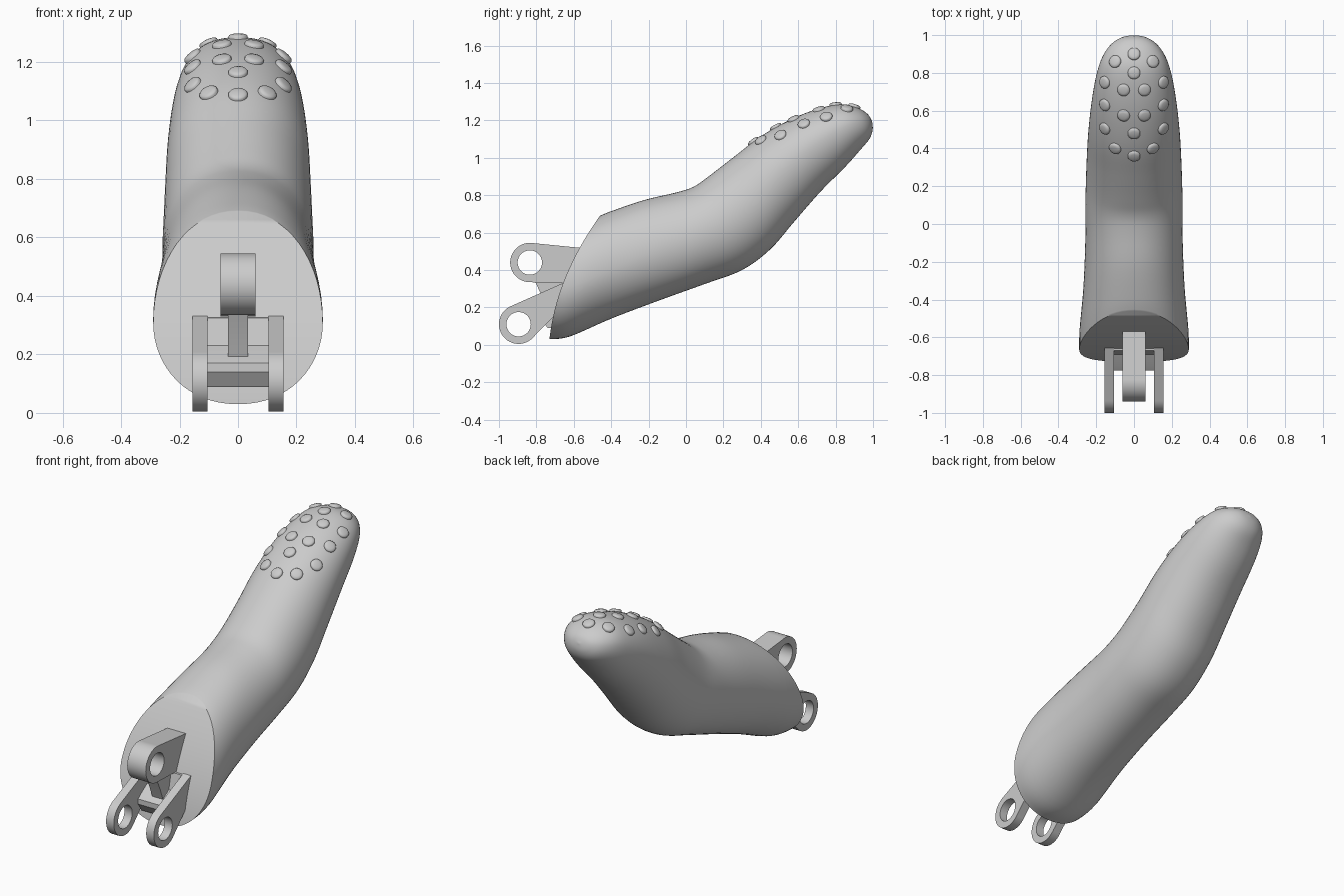
import bpy, bmesh, math
from mathutils import Vector
from mathutils.bvhtree import BVHTree

cube = bpy.data.objects.get("Cube")
if cube:
    bpy.data.objects.remove(cube, do_unlink=True)

grey = bpy.data.materials.new("light grey")
grey.use_nodes = True
grey.diffuse_color = (0.6, 0.6, 0.6, 1)
grey.node_tree.nodes["Principled BSDF"].inputs["Base Color"].default_value = (0.6, 0.6, 0.6, 1)


def make_object(name, bm, angle=35):
    bmesh.ops.remove_doubles(bm, verts=bm.verts, dist=0.0005)
    bmesh.ops.recalc_face_normals(bm, faces=bm.faces)
    mesh = bpy.data.meshes.new(name)
    bm.to_mesh(mesh)
    bm.free()
    mesh.materials.append(grey)
    obj = bpy.data.objects.new(name, mesh)
    bpy.context.collection.objects.link(obj)
    bpy.ops.object.select_all(action='DESELECT')
    obj.select_set(True)
    bpy.context.view_layer.objects.active = obj
    bpy.ops.object.shade_smooth_by_angle(angle=math.radians(angle))
    return obj


def spline(keys, steps):
    """Catmull-Rom interpolation through tuples."""
    out = []
    for i in range(len(keys) - 1):
        a, b, c, d = (keys[min(max(k, 0), len(keys) - 1)] for k in range(i - 1, i + 3))
        for s in range(steps):
            t = s / steps
            out.append([q + 0.5 * t * (r - p + t * (2*p - 5*q + 4*r - u + t * (3*(q - r) + u - p)))
                        for p, q, r, u in zip(a, b, c, d)])
    out.append(list(keys[-1]))
    return out


# Finger body: lower y, z, upper y, z, half width, height of widest point, forward bulge
sections = [
    (-0.73, 0.03, -0.46, 0.69, 0.290, 0.42, 0.05),
    (-0.62, 0.045, -0.39, 0.718, 0.288, 0.43, 0.04),
    (-0.40, 0.14, -0.22, 0.775, 0.268, 0.46, 0.02),
    (-0.15, 0.235, -0.05, 0.815, 0.258, 0.5, 0),
    (0.10, 0.325, 0.04, 0.845, 0.258, 0.5, 0),
    (0.30, 0.40, 0.12, 0.90, 0.255, 0.5, 0),
    (0.45, 0.51, 0.25, 1.00, 0.250, 0.5, 0),
    (0.58, 0.66, 0.40, 1.115, 0.242, 0.52, 0),
    (0.72, 0.82, 0.56, 1.205, 0.226, 0.54, 0),
    (0.85, 0.95, 0.70, 1.26, 0.203, 0.55, 0),
    (0.93, 1.04, 0.82, 1.285, 0.172, 0.55, 0),
    (0.98, 1.10, 0.91, 1.27, 0.125, 0.55, 0),
    (0.998, 1.15, 0.97, 1.235, 0.065, 0.55, 0),
    (0.995, 1.195, 0.995, 1.195, 0, 0.55, 0),
]
SIDES = 64
bm = bmesh.new()
rings = []
for yb, zb, yt, zt, w, c, bulge in spline(sections, 5):
    ring = []
    for i in range(SIDES):
        a = math.tau * i / SIDES - math.pi / 2
        s = math.sin(a)
        t = c + s * (1 - c if s > 0 else c)
        x = math.copysign(abs(math.cos(a)) ** 0.93, math.cos(a)) * w
        ring.append(bm.verts.new((x, yb + (yt - yb) * t - 4 * bulge * t * (1 - t), zb + (zt - zb) * t)))
    rings.append(ring)
for r0, r1 in zip(rings, rings[1:]):
    for i in range(SIDES):
        j = (i + 1) % SIDES
        bm.faces.new((r0[i], r0[j], r1[j], r1[i]))
# Curved front face, closed with strips across the opening
first = rings[0]
for i in range(SIDES // 2):
    corners = [first[i], first[i + 1], first[-i - 1], first[-i % SIDES]]
    bm.faces.new(list(dict.fromkeys(corners)))
bmesh.ops.remove_doubles(bm, verts=bm.verts, dist=0.0005)
bmesh.ops.recalc_face_normals(bm, faces=bm.faces)
surface = BVHTree.FromBMesh(bm)
make_object("finger_body", bm, 40)

# Grip bumps: flattened domes on the fingertip pad
spots = [(0, y) for y in (0.9, 0.8, 0.48, 0.36)]
for x, ys in ((0.055, (0.71, 0.575)), (0.1, (0.86, 0.4)), (0.155, (0.75, 0.63, 0.505))):
    spots += [(side * x, y) for side in (-1, 1) for y in ys]
bm = bmesh.new()
for x, y in spots:
    hit, normal, _, _ = surface.ray_cast(Vector((x, y, 3)), Vector((0, 0, -1)))
    turn = normal.to_track_quat('Z', 'Y')
    previous = None
    for radius, height in ((0.033, -0.01), (0.033, 0.005), (0.029, 0.010), (0.018, 0.013), (0, 0.014)):
        ring = [bm.verts.new(hit + turn @ Vector((radius * math.cos(k * math.tau / 24),
                                                  radius * math.sin(k * math.tau / 24), height)))
                for k in range(24)]
        if previous:
            for k in range(24):
                n = (k + 1) % 24
                bm.faces.new((previous[k], previous[n], ring[n], ring[k]))
        previous = ring
make_object("grip_bumps", bm, 50)


def lug(name, x0, x1, centre, arm, outer=0.105, hole=0.065):
    """Flat eye with a round hole and an arm; arm is a counterclockwise y, z outline around the centre."""
    centre = Vector(centre)
    pts = [Vector(p) - centre for p in arm]
    bm = bmesh.new()
    loops = []
    count = 96
    for k in range(count):
        d = Vector((math.cos(k * math.tau / count), math.sin(k * math.tau / count)))
        reach = []
        for p, q in zip(pts, pts[1:] + pts[:1]):
            n = Vector((q.y - p.y, p.x - q.x))
            if n.dot(d) > 1e-6:
                reach.append(n.dot(p) / n.dot(d))
        far = centre + d * max(outer, min(reach))
        near = centre + d * hole
        loops.append([bm.verts.new((x, *p)) for x, p in ((x0, near), (x0, far), (x1, far), (x1, near))])
    for k in range(count):
        a, b = loops[k], loops[(k + 1) % count]
        for m in range(4):
            n = (m + 1) % 4
            bm.faces.new((a[m], a[n], b[n], b[m]))
    make_object(name, bm, 30)


def block(name, half_width, outline):
    bm = bmesh.new()
    face = bm.faces.new([bm.verts.new((-half_width, y, z)) for y, z in outline])
    grown = bmesh.ops.extrude_face_region(bm, geom=[face])
    bmesh.ops.translate(bm, vec=(2 * half_width, 0, 0),
                        verts=[v for v in grown["geom"] if isinstance(v, bmesh.types.BMVert)])
    make_object(name, bm, 30)


# Hinge: one upper eye, two lower eyes, and the webs joining them
lug("upper_hinge_eye", -0.06, 0.06, (-0.835, 0.44),
    [(-0.835, 0.335), (-0.53, 0.325), (-0.53, 0.515), (-0.82, 0.544), (-0.86, 0.44)])
lower_arm = [(-0.82, 0.037), (-0.62, 0.24), (-0.62, 0.347), (-0.94, 0.205), (-0.93, 0.11)]
lug("left_hinge_eye", 0.105, 0.155, (-0.895, 0.11), lower_arm)
lug("right_hinge_eye", -0.155, -0.105, (-0.895, 0.11), lower_arm)
block("hinge_crossbar", 0.107, [(-0.62, 0.33), (-0.67, 0.325), (-0.69, 0.23), (-0.75, 0.19), (-0.775, 0.17),
                                (-0.775, 0.14), (-0.74, 0.09), (-0.62, 0.09)])
block("hinge_stem", 0.035, [(-0.62, 0.345), (-0.81, 0.345), (-0.77, 0.26), (-0.74, 0.18), (-0.62, 0.18)])
